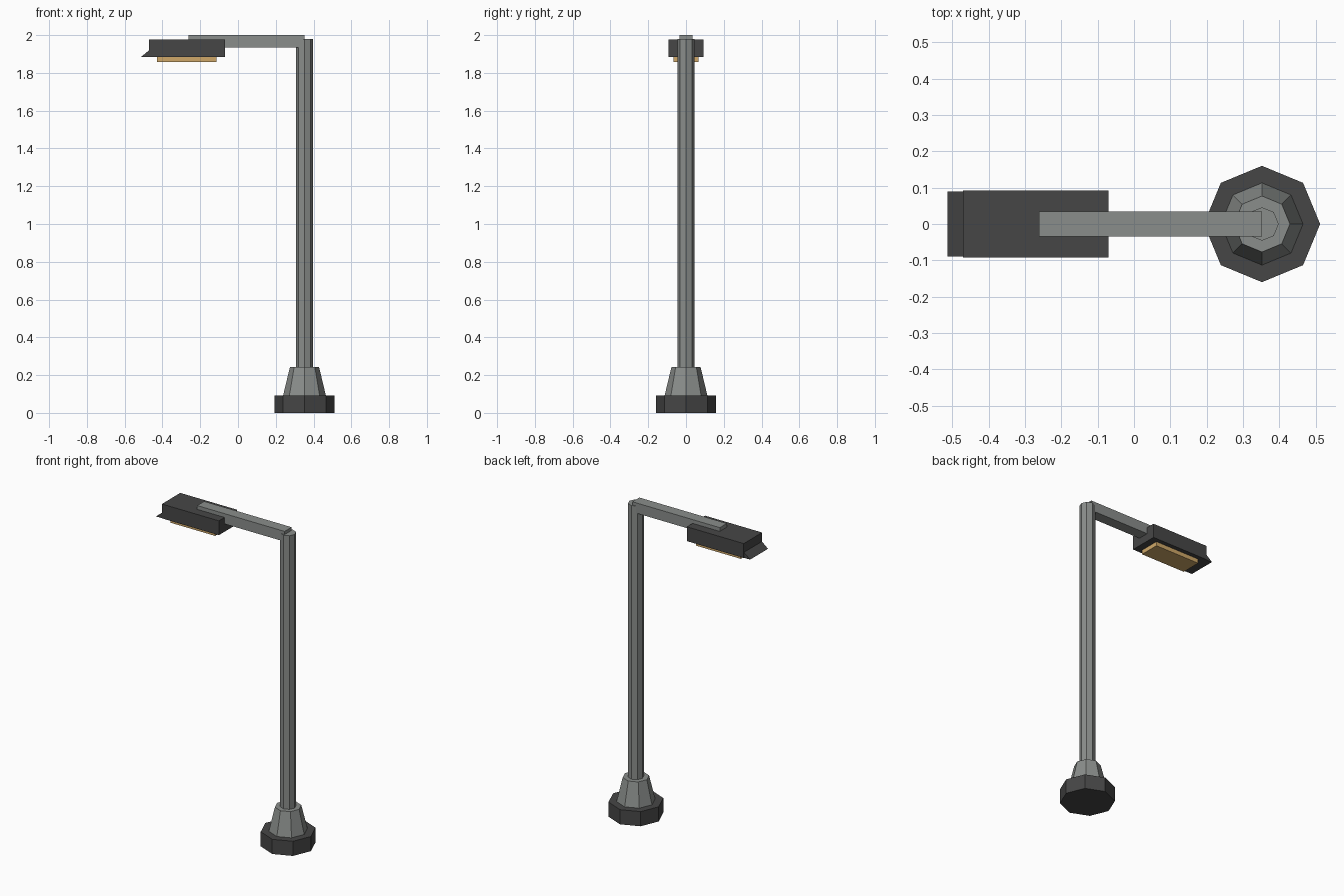
import bpy, bmesh, math

if "Cube" in bpy.data.objects:
    bpy.data.objects.remove(bpy.data.objects["Cube"])

def material(name, rgb):
    m = bpy.data.materials.new(name)
    m.diffuse_color = (*rgb, 1)
    m.use_nodes = True
    m.node_tree.nodes["Principled BSDF"].inputs["Base Color"].default_value = m.diffuse_color
    return m

DARK = material("dark_metal", (0.062, 0.062, 0.062))
GREY = material("grey_metal", (0.255, 0.27, 0.26))
AMBER = material("amber_lens", (0.62, 0.39, 0.14))
POLE_X = 0.352

def finish(name, bm, mat):
    bmesh.ops.recalc_face_normals(bm, faces=bm.faces)
    me = bpy.data.meshes.new(name)
    bm.to_mesh(me)
    bm.free()
    me.materials.append(mat)
    ob = bpy.data.objects.new(name, me)
    bpy.context.collection.objects.link(ob)
    return ob

def octagon(name, r1, r2, z1, z2, mat):
    """Eight-sided column or taper with corners on the axes."""
    bm = bmesh.new()
    rings = [[bm.verts.new((POLE_X + r * math.cos(i * math.pi / 4),
                            r * math.sin(i * math.pi / 4), z)) for i in range(8)]
             for r, z in ((r1, z1), (r2, z2))]
    for ring in rings:
        bm.faces.new(ring)
    for i in range(8):
        j = (i + 1) % 8
        bm.faces.new((rings[0][i], rings[0][j], rings[1][j], rings[1][i]))
    return finish(name, bm, mat)

def extrusion(name, profile, half_width, mat):
    """Side profile in x and z, extruded across y."""
    bm = bmesh.new()
    sides = [[bm.verts.new((x, y, z)) for x, z in profile] for y in (-half_width, half_width)]
    for side in sides:
        bm.faces.new(side)
    n = len(profile)
    for i in range(n):
        j = (i + 1) % n
        bm.faces.new((sides[0][i], sides[0][j], sides[1][j], sides[1][i]))
    return finish(name, bm, mat)

def box(name, x1, x2, z1, z2, half_width, mat):
    return extrusion(name, [(x1, z1), (x2, z1), (x2, z2), (x1, z2)], half_width, mat)

# Foot, tapered collar and pole
octagon("base", 0.16, 0.16, 0, 0.093, DARK)
octagon("collar", 0.113, 0.077, 0.093, 0.243, GREY)
octagon("pole", 0.046, 0.046, 0.243, 1.98, GREY)

# Horizontal arm
box("arm", -0.262, POLE_X, 1.935, 2.0, 0.035, GREY)

# Lamp head with wedge nose and glowing panel
box("lamp_head", -0.47, -0.07, 1.885, 1.976, 0.092, DARK)
extrusion("lamp_nose", [(-0.513, 1.885), (-0.47, 1.885), (-0.47, 1.92)], 0.09, DARK)
box("lamp_panel", -0.43, -0.115, 1.858, 1.885, 0.065, AMBER)
